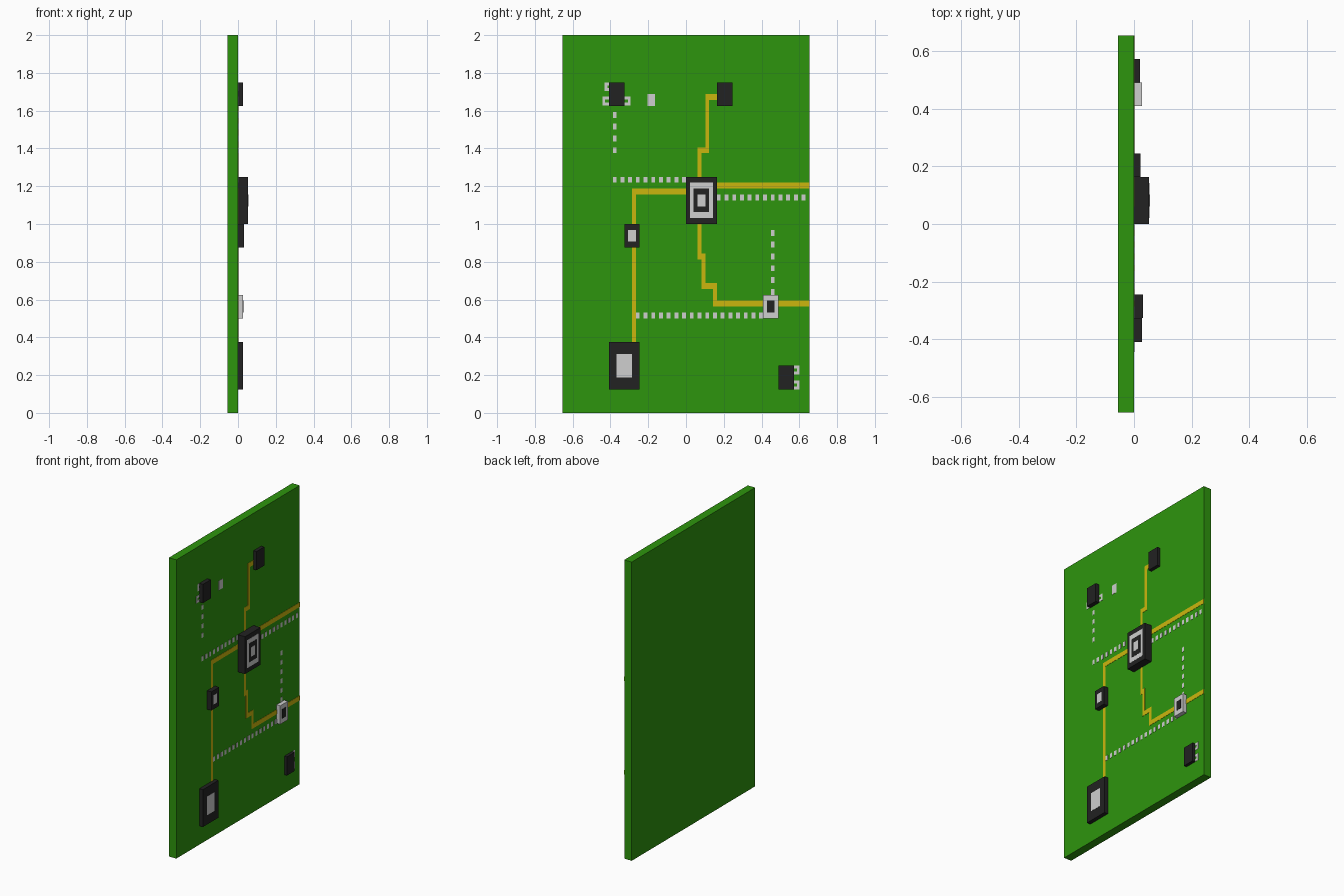
import bpy, bmesh

if "Cube" in bpy.data.objects:
    bpy.data.objects.remove(bpy.data.objects["Cube"])

# The board is laid out on a 64 x 64 grid: column i runs along +y, row j runs down from the top
HALF = 0.653
CY, CZ = 2 * HALF / 64, 2.0 / 64
BACK = -0.055


def material(name, rgb):
    m = bpy.data.materials.new(name)
    m.diffuse_color = (*rgb, 1)
    m.use_nodes = True
    m.node_tree.nodes["Principled BSDF"].inputs["Base Color"].default_value = m.diffuse_color
    return m


green = material("board_green", (0.027, 0.300, 0.004))
dark = material("chip_black", (0.016, 0.016, 0.016))
light = material("light_grey", (0.62, 0.62, 0.62))
gold = material("trace_gold", (0.60, 0.47, 0.004))


def add_box(bm, x0, x1, y0, y1, z0, z1):
    verts = bmesh.ops.create_cube(bm, size=1)["verts"]
    for v in verts:
        v.co = ((x0 + x1) / 2 + v.co.x * (x1 - x0),
                (y0 + y1) / 2 + v.co.y * (y1 - y0),
                (z0 + z1) / 2 + v.co.z * (z1 - z0))


def cells(name, rects, x0, x1, mat):
    """One object from grid rectangles (i0, i1, j0, j1)."""
    bm = bmesh.new()
    for i0, i1, j0, j1 in rects:
        add_box(bm, x0, x1, -HALF + i0 * CY, -HALF + i1 * CY, 2 - j1 * CZ, 2 - j0 * CZ)
    mesh = bpy.data.meshes.new(name)
    bm.to_mesh(mesh)
    bm.free()
    mesh.materials.append(mat)
    ob = bpy.data.objects.new(name, mesh)
    bpy.context.collection.objects.link(ob)
    return ob


def chip(name, i0, i1, j0, j1, height, body, insets=()):
    """Raised component with stacked, thin painted rectangles on its face."""
    cells(name, [(i0, i1, j0, j1)], -0.002, height, body)
    for k, (d, mat) in enumerate(insets):
        cells(f"{name}_face_{k + 1}", [(i0 + d, i1 - d, j0 + d, j1 - d)],
              height - 0.001, height + 0.001 * (k + 1), mat)


# Board
cells("board", [(0, 64, 0, 64)], BACK, 0, green)

# Components
chip("processor", 32, 40, 24, 32, 0.052, dark, [(1, light), (2, dark), (3, light)])
chip("large_lower_chip", 12, 20, 52, 60, 0.026, dark, [(2, light)])
chip("small_left_chip", 16, 20, 32, 36, 0.031, dark, [(1, light)])
chip("light_right_chip", 52, 56, 44, 48, 0.027, light, [(1, dark)])
chip("upper_left_chip", 12, 16, 8, 12, 0.027, dark)
chip("upper_right_chip", 40, 44, 8, 12, 0.023, dark)
chip("lower_right_chip", 56, 60, 56, 60, 0.020, dark)

# Gold traces
TOP = 0.0015
cells("trace_right", [(40, 64, 25, 26)], -0.001, TOP, gold)
cells("trace_left", [(18, 32, 26, 27), (18, 19, 27, 52)], -0.001, TOP, gold)
cells("trace_up", [(37, 40, 10, 11), (37, 38, 11, 19), (35, 38, 19, 20),
                   (35, 36, 20, 24)], -0.001, TOP, gold)
cells("trace_down", [(35, 36, 32, 37), (35, 37, 37, 38), (36, 37, 38, 42),
                     (36, 40, 42, 43), (39, 40, 43, 45), (39, 64, 45, 46)],
      -0.001, TOP, gold)

# Dashed light traces
dashes = {
    "dashes_left": [(i, i + 1, 24, 25) for i in range(13, 32, 2)],
    "dashes_right": [(i, i + 1, 27, 28) for i in range(40, 64, 2)],
    "dashes_bottom": [(i, i + 1, 47, 48) for i in range(19, 52, 2)],
    "dashes_upper_vertical": [(13, 14, j, j + 1) for j in range(13, 20, 2)],
    "dashes_right_vertical": [(54, 55, j, j + 1) for j in range(33, 44, 2)],
}
for name, rects in dashes.items():
    cells(name, rects, -0.001, TOP, light)

# Small solder pad
cells("solder_pad", [(22, 24, 10, 12)], -0.001, TOP, light)


# Bracket-shaped pins, open towards their chip
def pin(edge, tip, j):
    h, t, b = 1.5, 0.5, 0.7
    inner = tip + b if tip < edge else tip - b
    end = (min(tip, inner), max(tip, inner))
    arm = (min(edge, inner), max(edge, inner))
    return [(*end, j, j + h), (*arm, j, j + t), (*arm, j + h - t, j + h)]


cells("upper_left_pins", pin(12, 10.9, 8) + pin(12, 10.3, 10.4) + pin(16, 17.6, 10.4),
      -0.001, TOP, light)
cells("lower_right_pins", pin(60, 61.5, 56) + pin(60, 61.5, 58.5), -0.001, TOP, light)
